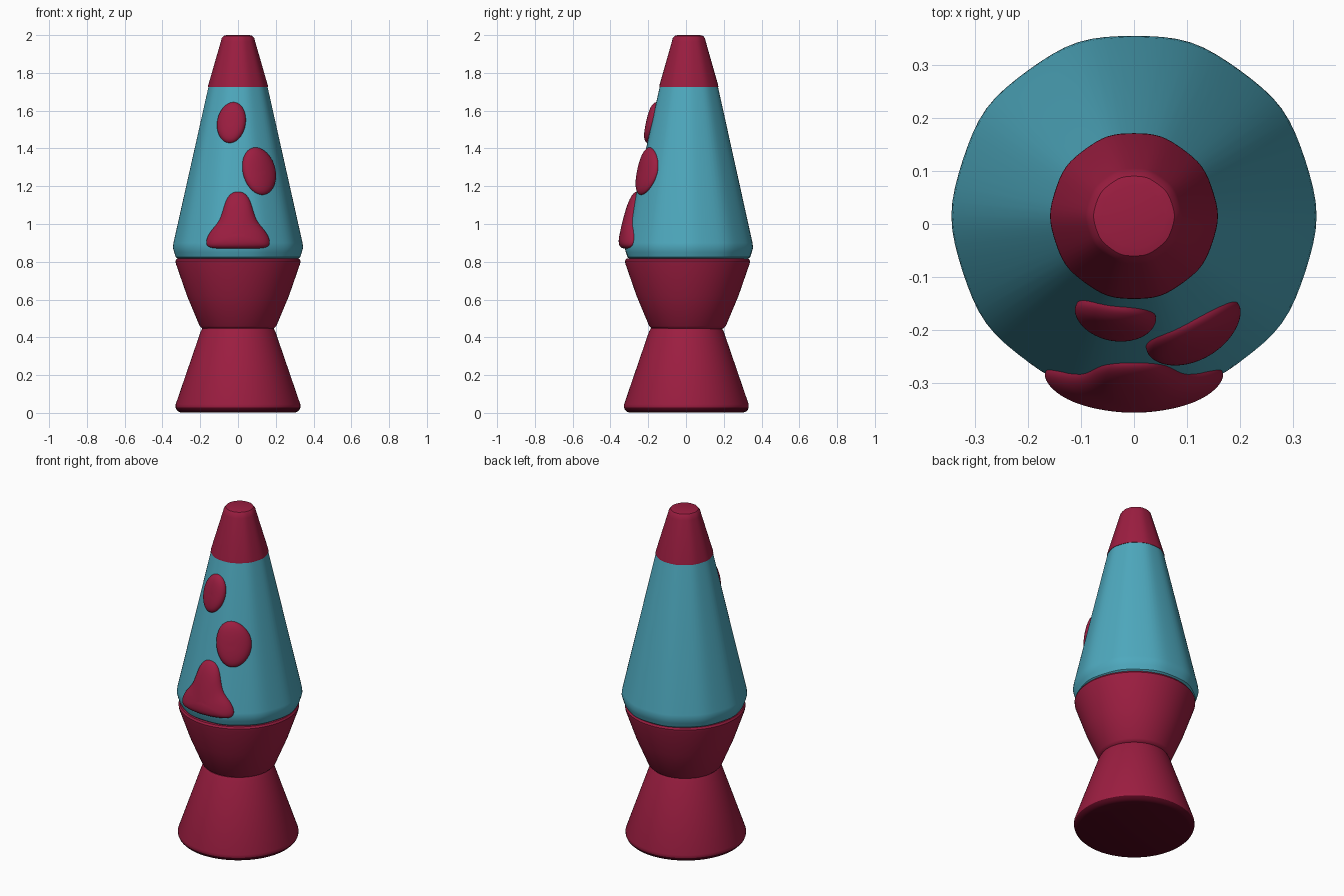
import bpy, bmesh, math

if "Cube" in bpy.data.objects:
    bpy.data.objects.remove(bpy.data.objects["Cube"])

def material(name, rgb):
    m = bpy.data.materials.new(name)
    m.diffuse_color = (*rgb, 1)
    m.use_nodes = True
    m.node_tree.nodes["Principled BSDF"].inputs["Base Color"].default_value = m.diffuse_color
    return m

RED = material("crimson", (0.332, 0.0125, 0.052))
TEAL = material("teal", (0.076, 0.396, 0.515))
DARK = material("dark maroon", (0.085, 0.002, 0.012))
SEG = 80

def finish(name, bm, mat, angle=35):
    bmesh.ops.recalc_face_normals(bm, faces=bm.faces)
    me = bpy.data.meshes.new(name)
    bm.to_mesh(me)
    bm.free()
    me.materials.append(mat)
    ob = bpy.data.objects.new(name, me)
    bpy.context.collection.objects.link(ob)
    bpy.ops.object.select_all(action='DESELECT')
    ob.select_set(True)
    bpy.context.view_layer.objects.active = ob
    bpy.ops.object.shade_smooth_by_angle(angle=math.radians(angle))
    return ob

def bridge(bm, a, b):
    n = len(a)
    for i in range(n):
        bm.faces.new((a[i], a[(i + 1) % n], b[(i + 1) % n], b[i]))

def decagon(t):
    """Ten-sided section of unit size with rounded corners."""
    step = math.pi / 5
    samples = [math.cos(step / 2) / math.cos((t + d * 0.06) % step - step / 2)
               for d in (-2, -1, 0, 1, 2)]
    return sum(samples) / 5

def lathe(name, profile, mat, cy, facet=0.0):
    """Turn a (radius, z) profile; facet blends the circle towards a ten-sided section."""
    bm = bmesh.new()
    rings = []
    for r, z in profile:
        ring = []
        for i in range(SEG):
            t = 2 * math.pi * i / SEG
            k = r * (1 - facet + facet * decagon(t))
            ring.append(bm.verts.new((k * math.cos(t), cy + k * math.sin(t), z)))
        rings.append(ring)
    for a, b in zip(rings, rings[1:]):
        bridge(bm, a, b)
    bm.faces.new(rings[0])
    bm.faces.new(rings[-1])
    return finish(name, bm, mat)

# Stand: lower cone with dark underside, and upper cup
cone = lathe("base_cone", [(0.305, 0.003), (0.316, 0.007), (0.325, 0.016), (0.33, 0.028),
                           (0.33, 0.045), (0.198, 0.43), (0.188, 0.448), (0.17, 0.455)], RED, 0.002)
cone.data.materials.append(DARK)
for face in cone.data.polygons:
    if face.center.z < 0.023:
        face.material_index = 1
lathe("base_cup", [(0.17, 0.44), (0.19, 0.447), (0.203, 0.46), (0.27, 0.62), (0.329, 0.79),
                   (0.331, 0.805), (0.324, 0.816), (0.3, 0.817)], RED, 0.008)

# Glass bottle with softly faceted sides
GY = 0.015
lathe("glass", [(0.315, 0.812), (0.332, 0.824), (0.341, 0.85), (0.348, 0.875),
                (0.345, 0.9), (0.157, 1.73)], TEAL, GY, 0.5)

# Cap
lathe("cap", [(0.15, 1.722), (0.16, 1.725), (0.159, 1.735), (0.092, 1.965),
              (0.087, 1.984), (0.077, 1.996), (0.06, 2.0)], RED, GY, 0.5)

def glass_radius(z):
    return 0.985 * (0.344 - (z - 0.9) * 0.224)

def blob(name, outline, centre, height):
    """Dome over an (x, z) outline, wrapped onto the front of the glass."""
    bm = bmesh.new()
    cx, cz = centre

    def place(x, z, out):
        r = glass_radius(z)
        a = math.asin(max(-1, min(1, x / r)))
        return bm.verts.new((x + out * math.sin(a), GY - (r + out) * math.cos(a), z))

    rings = [[place(cx + (x - cx) * t, cz + (z - cz) * t, o) for x, z in outline]
             for t, o in [(0.9, -0.035), (0.99, -0.012), (1.0, 0.003), (0.95, 0.4 * height),
                          (0.8, 0.75 * height), (0.55, 0.93 * height), (0.25, height)]]
    for a, b in zip(rings, rings[1:]):
        bridge(bm, a, b)
    tip = place(cx, cz, height)
    last = rings[-1]
    for i in range(len(last)):
        bm.faces.new((last[i], last[(i + 1) % len(last)], tip))
    bm.faces.new(rings[0])
    ob = finish(name, bm, RED, 80)
    ob.modifiers.new("smooth", 'SUBSURF').levels = 2
    ob.modifiers["smooth"].render_levels = 2

def oval(cx, cz, w, h, lean, n=24):
    return [(cx + w * math.cos(t) + lean * math.sin(t), cz + h * math.sin(t))
            for t in (2 * math.pi * i / n for i in range(n))]

# Wax blobs
blob("upper_wax", oval(-0.034, 1.537, 0.076, 0.11, 0.01), (-0.034, 1.537), 0.03)
blob("middle_wax", oval(0.11, 1.28, 0.087, 0.128, -0.018), (0.11, 1.28), 0.031)
half = [(0.04, 1.165), (0.066, 1.125), (0.08, 1.07), (0.1, 1.01), (0.142, 0.968),
        (0.166, 0.925), (0.172, 0.888), (0.145, 0.87), (0.07, 0.87)]
outline = [(0, 1.176)] + half + [(0, 0.87)] + [(-x, z) for x, z in reversed(half)]
blob("lower_wax", outline, (0, 0.95), 0.038)
